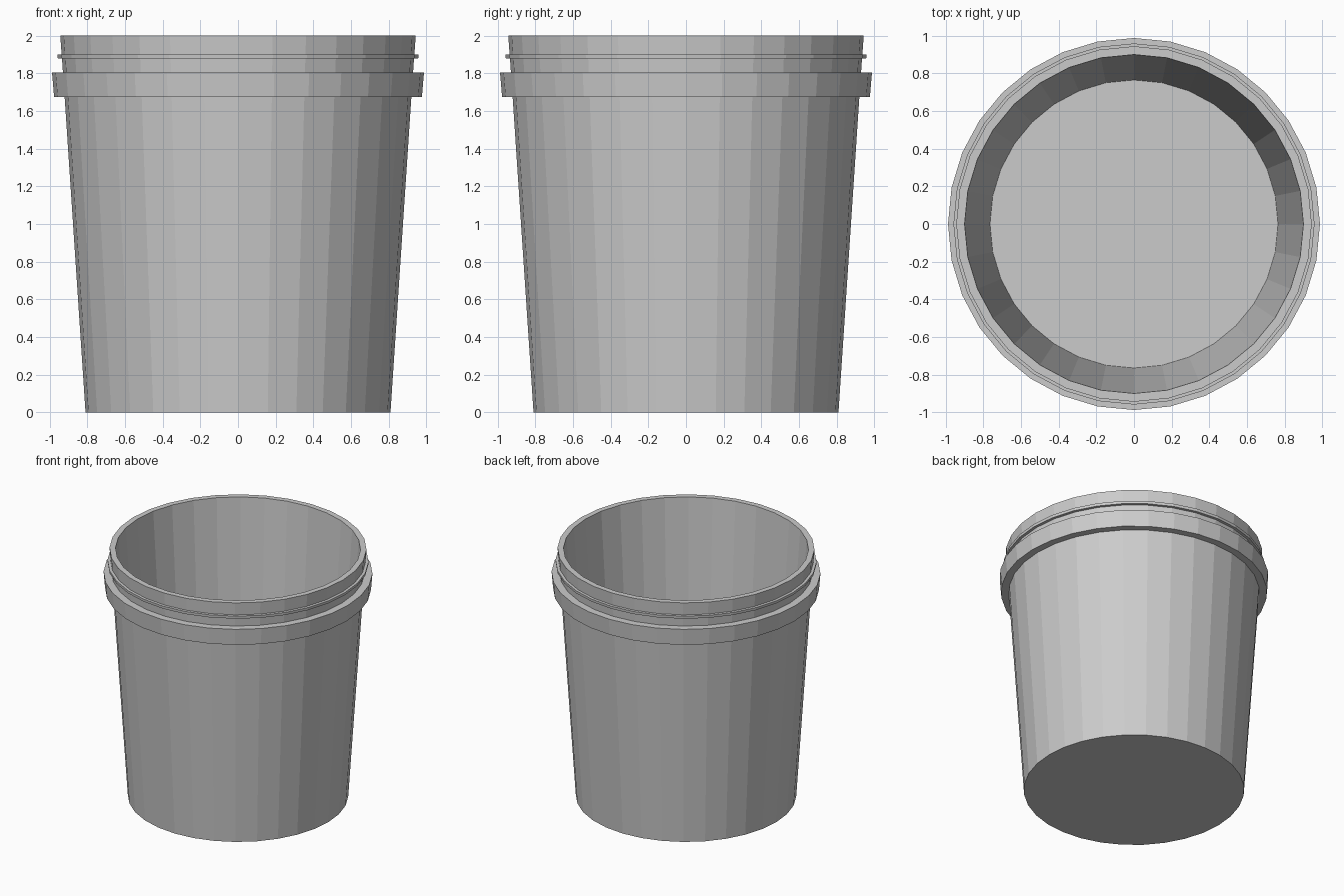
import bpy
import bmesh
from math import cos, sin, tau

SIDES = 32

if "Cube" in bpy.data.objects:
    bpy.data.objects.remove(bpy.data.objects["Cube"])

plastic = bpy.data.materials.new("grey plastic")
plastic.use_nodes = True
colour = (0.6, 0.6, 0.6, 1)
plastic.diffuse_color = colour
plastic.node_tree.nodes["Principled BSDF"].inputs["Base Color"].default_value = colour


def lathe(name, profile):
    """Revolve (radius, z) points; the first and last rings are capped."""
    bm = bmesh.new()
    rings = [[bm.verts.new((r * cos(tau * i / SIDES), r * sin(tau * i / SIDES), z))
              for i in range(SIDES)] for r, z in profile]
    for low, high in zip(rings, rings[1:]):
        for i in range(SIDES):
            j = (i + 1) % SIDES
            bm.faces.new((low[i], low[j], high[j], high[i]))
    bm.faces.new(rings[0][::-1])
    bm.faces.new(rings[-1])
    mesh = bpy.data.meshes.new(name)
    bm.to_mesh(mesh)
    bm.free()
    mesh.materials.append(plastic)
    obj = bpy.data.objects.new(name, mesh)
    bpy.context.collection.objects.link(obj)
    return obj


# Open tub: outer wall, collar, neck, lid ridge, rim, inner wall and floor
lathe("tub", [
    (0.81, 0),
    (0.921, 1.675), (0.977, 1.675), (0.988, 1.806), (0.93, 1.806),
    (0.935, 1.878), (0.957, 1.878), (0.959, 1.9), (0.937, 1.9),
    (0.944, 2), (0.9, 2),
    (0.765, 0.04),
])
